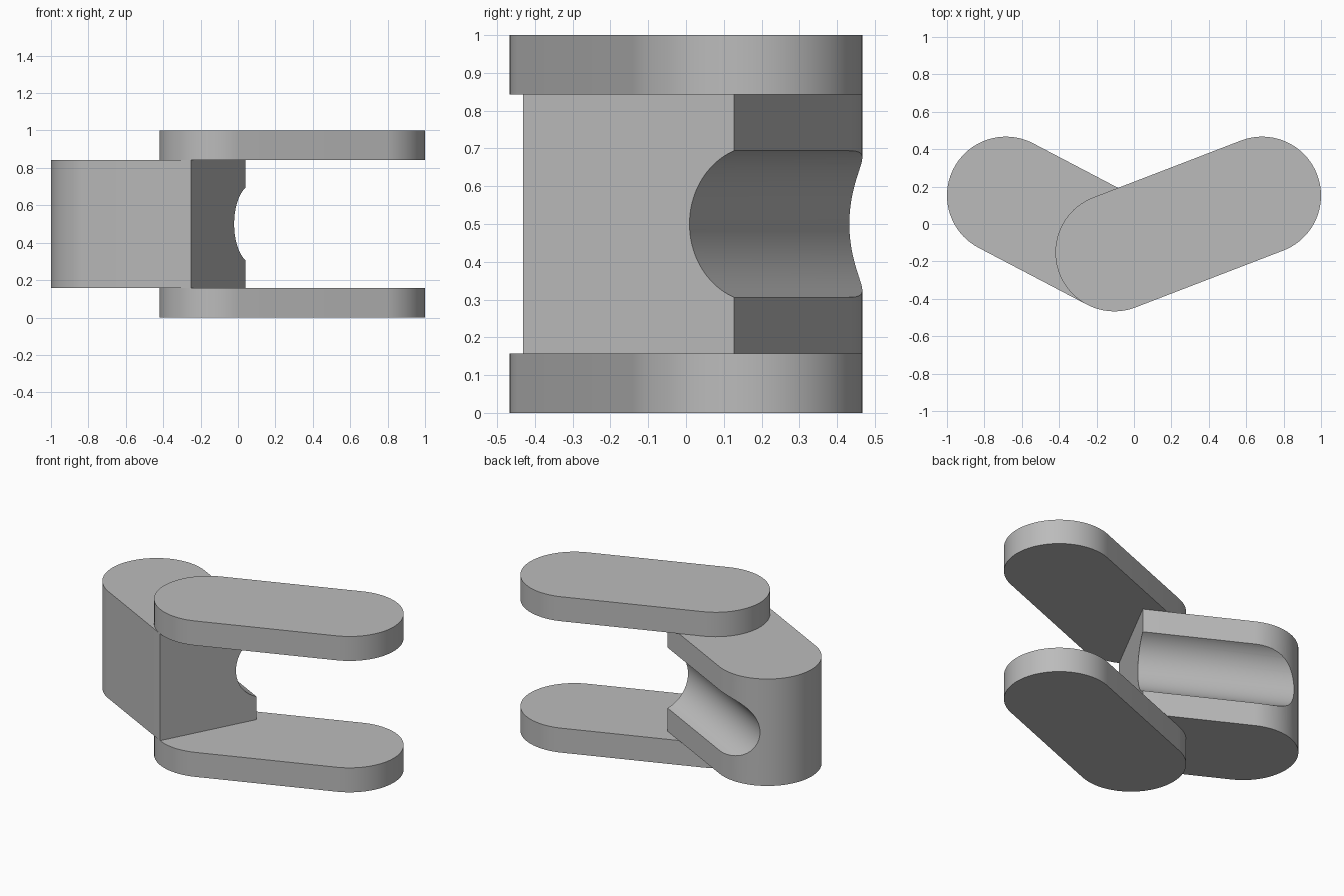
import bpy, bmesh, math
from mathutils import Vector

if "Cube" in bpy.data.objects:
    bpy.data.objects.remove(bpy.data.objects["Cube"])

RADIUS = 0.315
PIVOT = Vector((-0.105, -0.152))
PLATE_TIP = Vector((0.685, 0.152))
BLOCK_TIP = Vector((-0.685, 0.152))
PLATE = 0.157

grey = bpy.data.materials.new("plain grey")
grey.use_nodes = True
colour = (0.5, 0.5, 0.5, 1)
grey.diffuse_color = colour
grey.node_tree.nodes["Principled BSDF"].inputs["Base Color"].default_value = colour


def half_round(center, direction, steps=40):
    """Semicircle of points bulging towards the direction."""
    a = math.atan2(direction.y, direction.x) - math.pi / 2
    return [center + RADIUS * Vector((math.cos(a + math.pi * i / steps),
                                      math.sin(a + math.pi * i / steps)))
            for i in range(steps + 1)]


def extrude_outline(name, outline, bottom, top):
    bm = bmesh.new()
    face = bm.faces.new([bm.verts.new((p.x, p.y, bottom)) for p in outline])
    new = bmesh.ops.extrude_face_region(bm, geom=[face])["geom"]
    bmesh.ops.translate(bm, vec=(0, 0, top - bottom),
                        verts=[g for g in new if isinstance(g, bmesh.types.BMVert)])
    bmesh.ops.recalc_face_normals(bm, faces=bm.faces)
    mesh = bpy.data.meshes.new(name)
    bm.to_mesh(mesh)
    bm.free()
    obj = bpy.data.objects.new(name, mesh)
    bpy.context.collection.objects.link(obj)
    mesh.materials.append(grey)
    return obj


def select_only(obj):
    bpy.ops.object.select_all(action='DESELECT')
    obj.select_set(True)
    bpy.context.view_layer.objects.active = obj


# Two matching link plates with fully rounded ends
along = (PLATE_TIP - PIVOT).normalized()
plate_outline = half_round(PLATE_TIP, along) + half_round(PIVOT, -along)
parts = [extrude_outline("lower_plate", plate_outline, 0, PLATE),
         extrude_outline("upper_plate", plate_outline, 1 - PLATE, 1)]

# Middle block, rounded at the outer end and cut flat at the pivot
inward = (PIVOT - BLOCK_TIP).normalized()
side = Vector((-inward.y, inward.x))
block = extrude_outline("middle_block",
                        half_round(BLOCK_TIP, -inward)
                        + [PIVOT - side * RADIUS, PIVOT + side * RADIUS],
                        PLATE, 1 - PLATE)
parts.append(block)

# Round channel along the back of the block
axis = (BLOCK_TIP + PIVOT) / 2 + side * (RADIUS + 0.075)
bpy.ops.mesh.primitive_cylinder_add(vertices=96, radius=0.208, depth=3,
                                    location=(axis.x, axis.y, 0.5))
cutter = bpy.context.object
cutter.name = "channel_cutter"
cutter.hide_render = True
cutter.data.materials.append(grey)
cutter.rotation_euler = inward.to_3d().to_track_quat('Z', 'Y').to_euler()
cut = block.modifiers.new("channel", 'BOOLEAN')
cut.operation = 'DIFFERENCE'
cut.solver = 'EXACT'
cut.object = cutter
select_only(block)
bpy.ops.object.modifier_apply(modifier=cut.name)
bpy.data.objects.remove(cutter)

for part in parts:
    select_only(part)
    bpy.ops.object.shade_smooth_by_angle(angle=math.radians(30))
